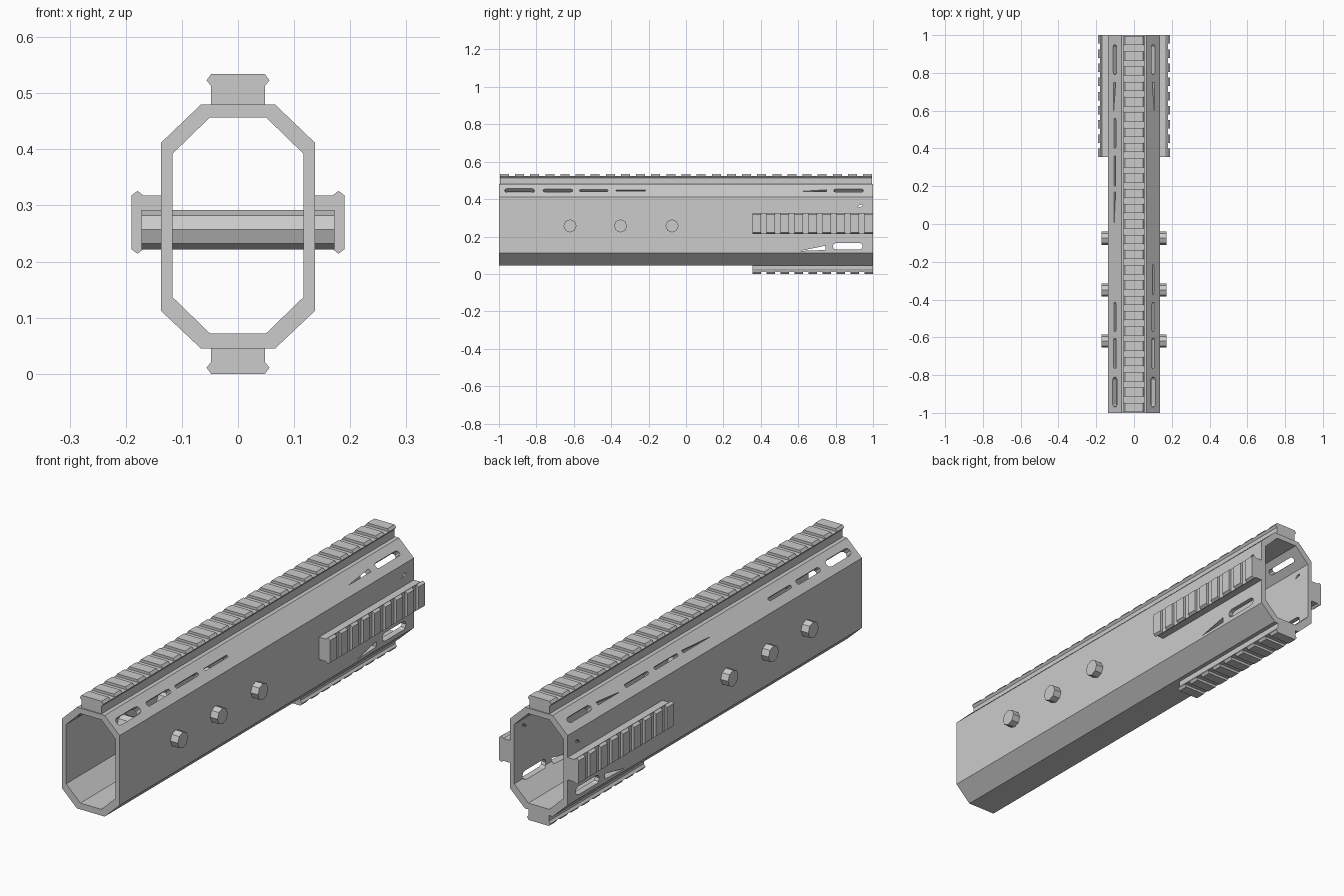
import bpy, bmesh, math
from mathutils import Matrix, Vector

if "Cube" in bpy.data.objects:
    bpy.data.objects.remove(bpy.data.objects["Cube"])


def prism(name, loop, axis_vec):
    """Closed solid from a 3D loop swept along axis_vec."""
    bm = bmesh.new()
    f = bm.faces.new([bm.verts.new(p) for p in loop])
    r = bmesh.ops.extrude_face_region(bm, geom=[f])
    bmesh.ops.translate(bm, vec=Vector(axis_vec),
                        verts=[v for v in r['geom'] if isinstance(v, bmesh.types.BMVert)])
    bmesh.ops.recalc_face_normals(bm, faces=bm.faces)
    me = bpy.data.meshes.new(name)
    bm.to_mesh(me)
    bm.free()
    ob = bpy.data.objects.new(name, me)
    bpy.context.collection.objects.link(ob)
    return ob


def join(obs, name):
    bpy.ops.object.select_all(action='DESELECT')
    for o in obs:
        o.select_set(True)
    bpy.context.view_layer.objects.active = obs[0]
    if len(obs) > 1:
        bpy.ops.object.join()
    obs[0].name = name
    return obs[0]


# hollow octagonal body
def octagon(w, c, z0, z1, za, zb):
    half = [(c, z0), (w, za), (w, zb), (c, z1)]
    return half + [(-x, z) for x, z in reversed(half)]


outer = octagon(0.137, 0.066, 0.045, 0.48, 0.112, 0.412)
inner = octagon(0.117, 0.05, 0.072, 0.457, 0.137, 0.392)
bm = bmesh.new()
rings = [[bm.verts.new((x, y, z)) for x, z in p]
         for y in (-1, 1) for p in (outer, inner)]
for a, b in ((0, 1), (1, 3), (3, 2), (2, 0)):
    for i in range(8):
        j = (i + 1) % 8
        bm.faces.new((rings[a][i], rings[a][j], rings[b][j], rings[b][i]))
bmesh.ops.recalc_face_normals(bm, faces=bm.faces)
me = bpy.data.meshes.new("handguard_body")
bm.to_mesh(me)
bm.free()
body = bpy.data.objects.new("handguard_body", me)
bpy.context.collection.objects.link(body)


# slot outlines in (along, across) coordinates
def capsule(y0, y1, w):
    r = w / 2
    pts = []
    for cy, a0 in ((y1 - r, -90), (y0 + r, 90)):
        for k in range(5):
            a = math.radians(a0 + 45 * k)
            pts.append((cy + r * math.cos(a), r * math.sin(a)))
    return pts


def cut(outline, centre, side, angle):
    n = Vector((side * math.cos(angle), 0, math.sin(angle)))
    t = Vector((-side * math.sin(angle), 0, math.cos(angle)))
    c = Vector((side * centre[0], 0, centre[1]))
    loop = [c + Vector((0, y, 0)) + t * s - n * 0.035 for y, s in outline]
    return prism("slot_cutter", loop, n * 0.06)


cutters = []
bevel, mid = math.radians(43.5), (0.1015, 0.446)
for s in (1, -1):
    slots = [capsule(-0.97, -0.81, 0.032), capsule(-0.765, -0.605, 0.02),
             capsule(-0.57, -0.415, 0.014), capsule(0.79, 0.95, 0.024),
             [(0.6, -0.008), (0.75, -0.008), (0.75, 0.006)]]
    if s > 0:
        slots.append(capsule(-0.375, -0.215, 0.01))
    else:
        slots += [capsule(0.4, 0.56, 0.014), capsule(0.2, 0.36, 0.012),
                  [(-0.02, -0.006), (0.17, -0.006), (0.17, 0.006)]]
    cutters += [cut(o, mid, s, bevel) for o in slots]
    # openings in the flat sides
    low = [capsule(0.785, 0.945, 0.036),
           [(0.61, -0.025), (0.745, -0.02), (0.745, 0.003)]]
    cutters += [cut(o, (0.127, 0.148), s, 0) for o in low]
    cutters.append(cut([(0.915, -0.01), (0.945, 0.0), (0.945, 0.008), (0.93, 0.006)],
                       (0.127, 0.363), s, 0))
cutter = join(cutters, "slot_cutters")
cutter.hide_render = True
mod = body.modifiers.new("slots", 'BOOLEAN')
mod.operation = 'DIFFERENCE'
mod.solver = 'EXACT'
mod.object = cutter
bpy.context.view_layer.objects.active = body
bpy.ops.object.select_all(action='DESELECT')
body.select_set(True)
bpy.ops.object.modifier_apply(modifier="slots")
bpy.data.objects.remove(cutter, do_unlink=True)


# toothed accessory rails: profile of (half width, height)
def rail(name, y0, y1, pitch, tooth, neck, place):
    def sym(h):
        return h + [(-x, z) for x, z in reversed(h)]
    base = sym([(0.048, 0), (0.048, neck), (0.056, neck + 0.01)])
    top = sym([(0.056, neck + 0.01), (0.048, neck + 0.021)])
    parts = [prism(name, [(x, y0, z) for x, z in base], (0, y1 - y0, 0))]
    n = round((y1 - y0 - tooth) / pitch)
    step = (y1 - y0 - tooth) / n
    for i in range(n + 1):
        parts.append(prism(name, [(x, y0 + i * step, z) for x, z in top], (0, tooth, 0)))
    ob = join(parts, name)
    ob.data.transform(place)
    return ob


T, R = Matrix.Translation, Matrix.Rotation
rail("top_rail", -0.995, 0.995, 0.08, 0.048, 0.033, T((0, 0, 0.48)))
rail("bottom_rail", 0.355, 1, 0.08, 0.045, 0.024, T((0, 0, 0.045)) @ R(math.pi, 4, 'Y'))
for s, label in ((1, "right"), (-1, "left")):
    rail(label + "_rail", 0.355, 1, 0.08, 0.045, 0.032,
         T((s * 0.137, 0, 0.27)) @ R(s * math.pi / 2, 4, 'Y'))

# cross pins running through the body
for i, y in enumerate((-0.62, -0.35, -0.075)):
    loop = [(-0.172, y + 0.035 * math.cos(k * math.pi / 4),
             0.257 + 0.035 * math.sin(k * math.pi / 4)) for k in range(8)]
    prism(f"cross_pin_{i + 1}", loop, (0.344, 0, 0))
